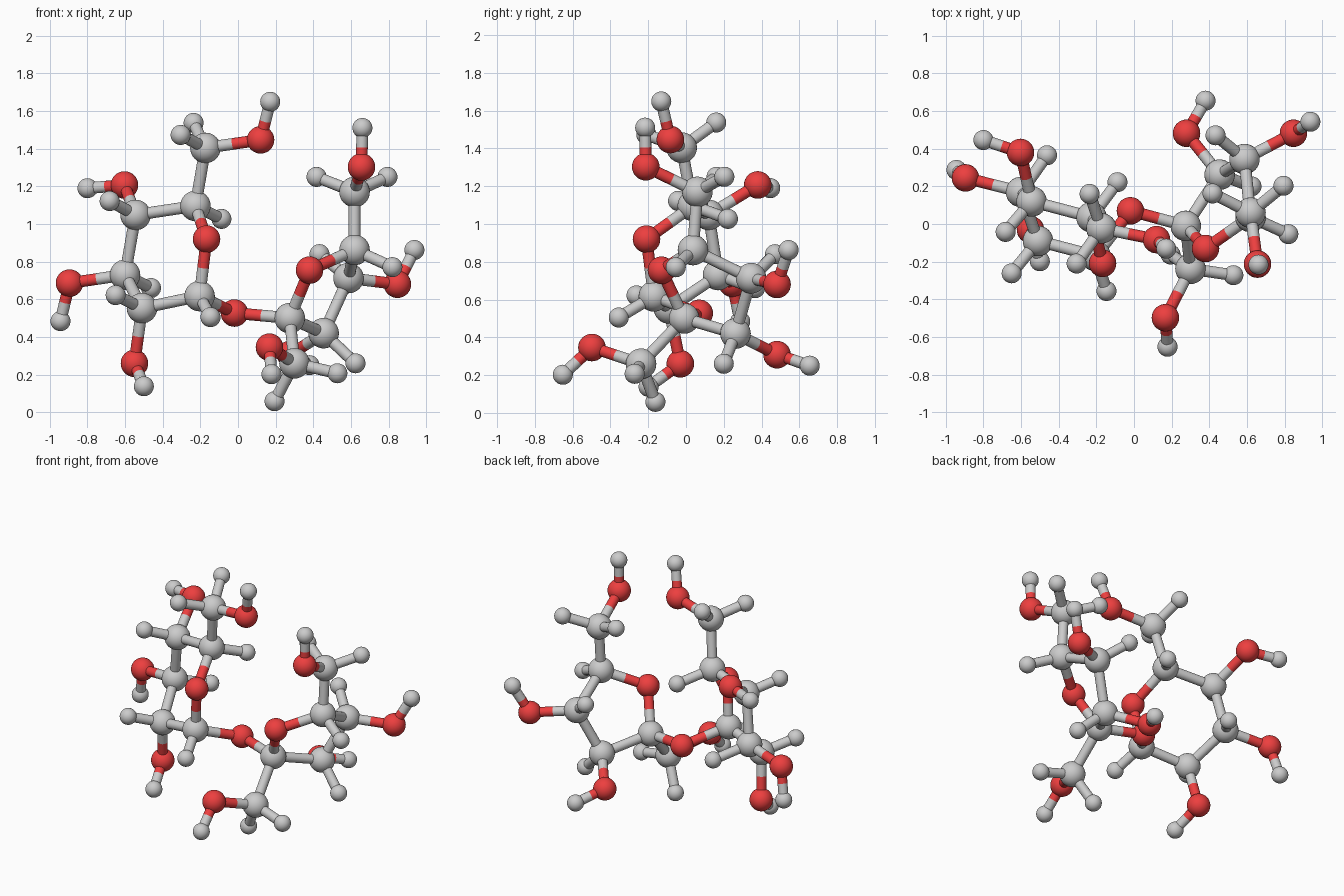
import bpy, bmesh
from mathutils import Vector

if "Cube" in bpy.data.objects:
    bpy.data.objects.remove(bpy.data.objects["Cube"])

red = bpy.data.materials.new("oxygen_red")
red.diffuse_color = (0.85, 0.05, 0.05, 1)
red.use_nodes = True
red.node_tree.nodes["Principled BSDF"].inputs["Base Color"].default_value = red.diffuse_color

BOND_R = 0.031
RADIUS = {"carbon": 0.081, "oxygen": 0.073, "hydrogen": 0.053}

# Atom centres: six-membered ring side first, then five-membered ring side
carbons = [(-.204, -.17, .617), (-.51, -.09, .553), (-.60, .17, .73),
           (-.544, .12, 1.048), (-.226, .036, 1.096), (-.173, -.023, 1.404),
           (.275, -.01, .50), (.455, .262, .42), (.587, .345, .713),
           (.619, .037, .862), (.619, .06, 1.17), (.30, -.238, .26)]
oxygens = [(-.167, -.209, .92), (.12, -.083, 1.447), (-.603, .38, 1.207),
           (-.895, .245, .686), (-.55, -.03, .26), (-.019, .07, .527),
           (.38, -.13, .755), (.167, -.498, .346), (.279, .482, .308),
           (.656, -.213, 1.303), (.847, .482, .68)]
hydrogens = [(.171, -.131, 1.649), (-.305, -.21, 1.473), (-.236, .16, 1.537),
             (-.80, .446, 1.19), (-.682, -.042, 1.122), (-.088, .222, 1.027),
             (-.943, .287, .484), (-.462, .365, .66), (-.65, -.262, .622),
             (-.50, -.198, .138), (-.146, -.356, .505),
             (.178, -.652, .202), (.528, -.272, .207), (.194, -.162, .0585),
             (.38, .655, .25), (.624, .20, .26), (.661, -.216, 1.51),
             (.417, .162, 1.25), (.794, .203, 1.25), (.82, -.054, .771),
             (.433, .471, .84), (.937, .543, .862)]


def make_mesh(name, build, mat=None):
    bm = bmesh.new()
    build(bm)
    for f in bm.faces:
        f.smooth = len(f.verts) <= 4
    me = bpy.data.meshes.new(name)
    bm.to_mesh(me)
    bm.free()
    if mat:
        me.materials.append(mat)
    return me


def place(name, mesh, loc):
    ob = bpy.data.objects.new(name, mesh)
    ob.location = loc
    bpy.context.collection.objects.link(ob)
    return ob


# Balls: one shared sphere mesh per element
atoms = []
for kind, pts in (("carbon", carbons), ("oxygen", oxygens), ("hydrogen", hydrogens)):
    ball = make_mesh(kind + "_ball", lambda bm: bmesh.ops.create_uvsphere(
        bm, u_segments=32, v_segments=16, radius=RADIUS[kind]),
        red if kind == "oxygen" else None)
    for p in pts:
        place(kind + "_atom", ball, p)
        atoms.append((kind, Vector(p)))


# Sticks: each bond is two halves coloured by the nearer atom
def stick(bm):
    bmesh.ops.create_cone(bm, cap_ends=True, segments=20,
                          radius1=BOND_R, radius2=BOND_R, depth=1)


grey_stick = make_mesh("grey_stick", stick)
red_stick = make_mesh("red_stick", stick, red)


def half_bond(kind, a, b):
    d = b - a
    ob = place(kind + "_half_bond", red_stick if kind == "oxygen" else grey_stick, (a + b) / 2)
    ob.rotation_euler = d.to_track_quat('Z', 'Y').to_euler()
    ob.scale = (1, 1, d.length)


def bond(a, b):
    mid = (a[1] + b[1]) / 2
    half_bond(a[0], a[1], mid)
    half_bond(b[0], b[1], mid)


heavy = [a for a in atoms if a[0] != "hydrogen"]
for i, a in enumerate(heavy):
    for b in heavy[i + 1:]:
        if (a[1] - b[1]).length < 0.38:
            bond(a, b)
for h in atoms:
    if h[0] == "hydrogen":
        bond(h, min(heavy, key=lambda a: (a[1] - h[1]).length))
